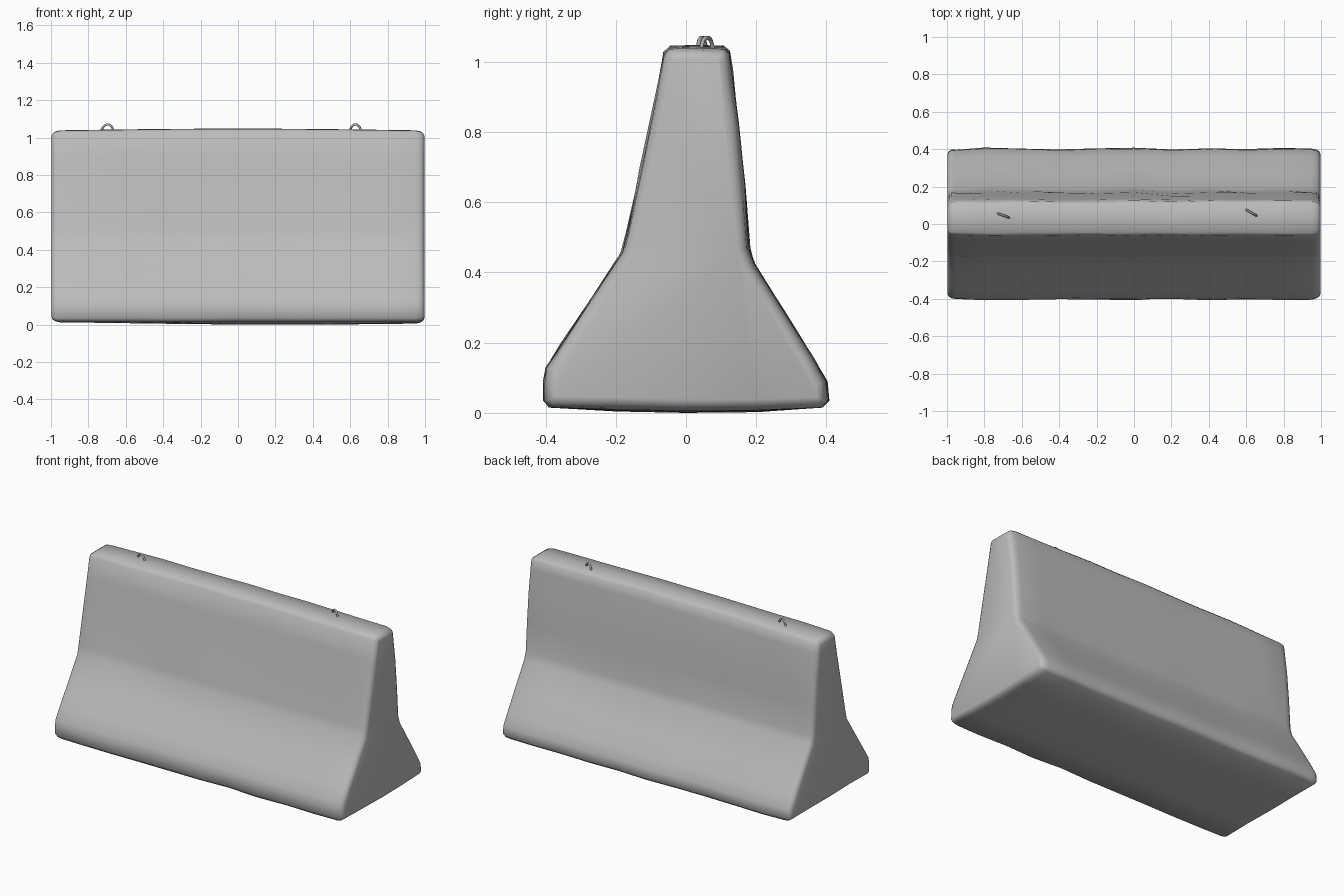
import bpy, bmesh, math, random
from mathutils import Vector

if "Cube" in bpy.data.objects:
    bpy.data.objects.remove(bpy.data.objects["Cube"])

random.seed(4)

def material(name, col):
    m = bpy.data.materials.new(name)
    m.diffuse_color = (*col, 1)
    m.use_nodes = True
    m.node_tree.nodes["Principled BSDF"].inputs["Base Color"].default_value = m.diffuse_color
    return m

concrete = material("concrete grey", (0.5, 0.5, 0.5))
steel = material("dull steel", (0.42, 0.42, 0.42))

# Barrier cross-section (y, z), counter-clockwise seen from +x
profile = [Vector(p) for p in [
    (-0.385, 0.015), (-0.2, 0.012), (0, 0.008), (0.2, 0.01), (0.385, 0.015),
    (0.402, 0.035), (0.397, 0.09), (0.36, 0.155), (0.28, 0.285), (0.192, 0.425),
    (0.177, 0.47), (0.165, 0.65), (0.149, 0.83), (0.130, 0.97), (0.121, 1.025),
    (0.105, 1.04), (0.03, 1.042), (-0.045, 1.04), (-0.061, 1.022),
    (-0.085, 0.9), (-0.128, 0.7), (-0.168, 0.51), (-0.181, 0.455),
    (-0.27, 0.32), (-0.35, 0.2), (-0.395, 0.13), (-0.402, 0.09), (-0.402, 0.035)]]
N = len(profile)

def inset(i, d):
    # move a profile point inwards along its averaged normal
    e1 = (profile[i] - profile[i - 1]).normalized()
    e2 = (profile[(i + 1) % N] - profile[i]).normalized()
    t = (e1 + e2).normalized()
    return profile[i] + Vector((-t.y, t.x)) * d

# Barrier body: the section swept along x, rounded ends, slightly worn
stations = [(-0.997, 0.030), (-0.990, 0.014), (-0.975, 0.005), (-0.95, 0.0)]
stations += [(-0.8 + 0.2 * k, 0.0) for k in range(9)]
stations += [(-x, d) for x, d in reversed(stations[:4])]
bm = bmesh.new()
rings = []
for x, d in stations:
    ring = []
    wear = random.uniform(-0.005, 0.005)
    for i in range(N):
        y, z = inset(i, d)
        if d == 0:
            y += random.uniform(-0.003, 0.003) + (wear if z < 0.5 else wear * 0.4) * math.copysign(1, y)
        if z > 0.9:
            z += 0.010 * math.cos(x * 1.57) - 0.004
        elif z < 0.05:
            z -= 0.008 * math.cos((x - 0.25) * 1.8) * (abs(y) < 0.3)
        ring.append(bm.verts.new((x, y, z)))
    rings.append(ring)
for a, b in zip(rings, rings[1:]):
    for i in range(N):
        j = (i + 1) % N
        bm.faces.new((a[i], a[j], b[j], b[i]))
bm.faces.new(rings[0])
bm.faces.new(rings[-1])
bmesh.ops.recalc_face_normals(bm, faces=bm.faces)
me = bpy.data.meshes.new("barrier_body")
bm.to_mesh(me)
bm.free()
me.materials.append(concrete)
me.shade_smooth()
body = bpy.data.objects.new("barrier_body", me)
bpy.context.collection.objects.link(body)

# Lifting loops: bent bars set into the top
def lifting_loop(name, x, y, angle):
    cu = bpy.data.curves.new(name, 'CURVE')
    cu.dimensions = '3D'
    cu.bevel_depth = 0.006
    cu.bevel_resolution = 1
    cu.use_fill_caps = True
    pts = [(-0.033, 1.025), (-0.031, 1.045), (-0.022, 1.061), (-0.008, 1.069),
           (0.008, 1.069), (0.022, 1.061), (0.031, 1.045), (0.033, 1.025)]
    s = cu.splines.new('POLY')
    s.points.add(len(pts) - 1)
    for p, (u, z) in zip(s.points, pts):
        p.co = (x + u * math.cos(angle), y + u * math.sin(angle), z, 1)
    cu.materials.append(steel)
    ob = bpy.data.objects.new(name, cu)
    bpy.context.collection.objects.link(ob)

lifting_loop("lifting_loop_left", -0.697, 0.045, math.radians(-20))
lifting_loop("lifting_loop_right", 0.628, 0.06, math.radians(-30))
